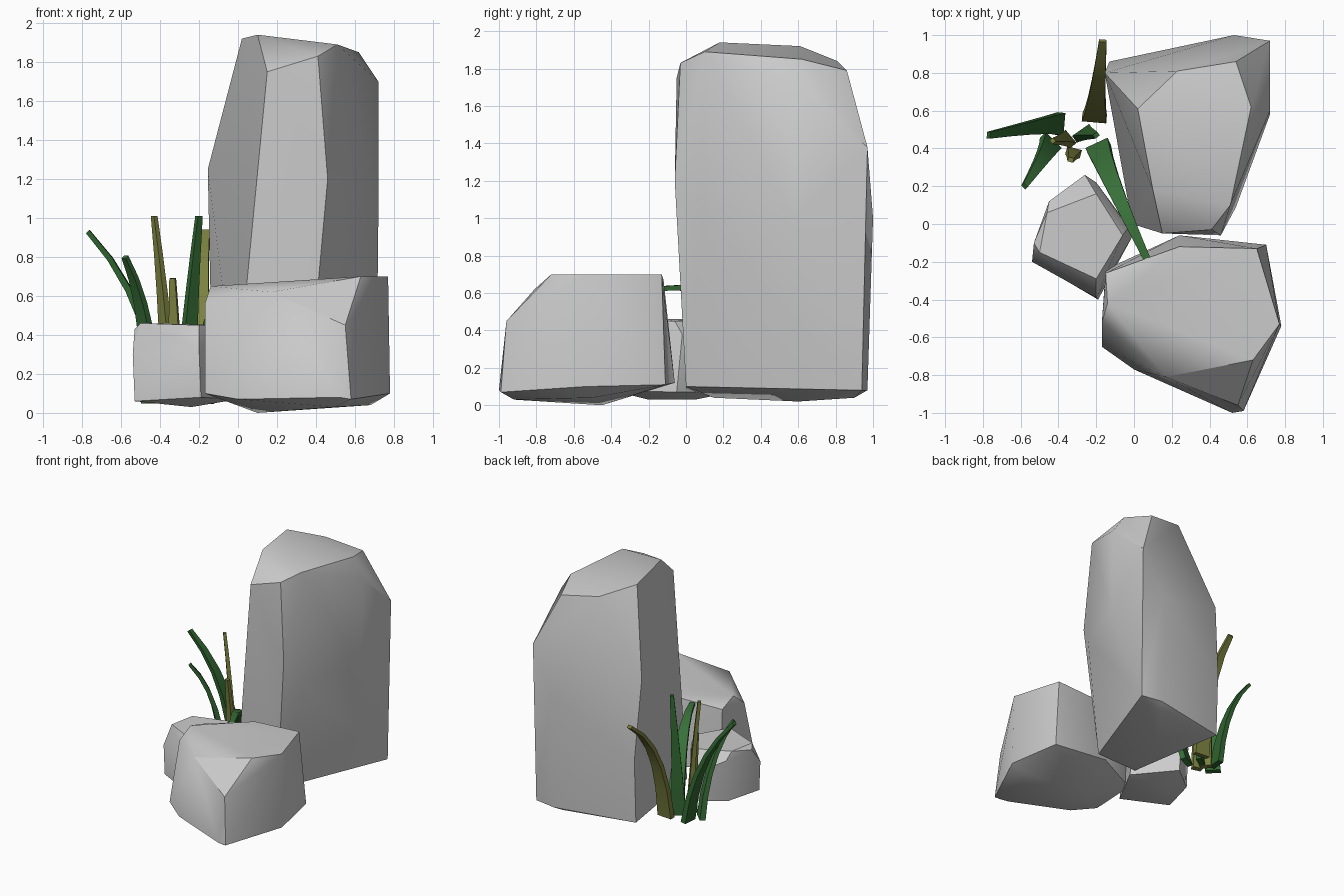
import bpy, bmesh, math
from mathutils import Vector


def finish(ob, angle):
    bpy.context.view_layer.objects.active = ob
    for o in bpy.context.selected_objects:
        o.select_set(False)
    ob.select_set(True)
    bpy.ops.object.shade_smooth_by_angle(angle=math.radians(angle))


def make(name, bm, angle):
    bmesh.ops.recalc_face_normals(bm, faces=bm.faces)
    me = bpy.data.meshes.new(name)
    bm.to_mesh(me)
    bm.free()
    ob = bpy.data.objects.new(name, me)
    bpy.context.collection.objects.link(ob)
    finish(ob, angle)
    return ob


def rock(name, corners):
    """Chiselled boulder: convex hull around its corner points."""
    bm = bmesh.new()
    for c in corners:
        bm.verts.new(c)
    res = bmesh.ops.convex_hull(bm, input=bm.verts)
    junk = {v for v in res["geom_interior"] + res["geom_unused"]
            if isinstance(v, bmesh.types.BMVert)}
    bmesh.ops.delete(bm, geom=list(junk), context='VERTS')
    bmesh.ops.dissolve_limit(bm, angle_limit=math.radians(3),
                             verts=bm.verts, edges=bm.edges)
    return make(name, bm, 36)


def blade(name, base, bend, tip, side, w0, w1, mat, steps=5):
    """Tapered, bent grass blade along a quadratic curve; side = width direction in degrees."""
    p0, p1, p2 = Vector(base), Vector(bend), Vector(tip)
    a = math.radians(side)
    across = Vector((math.cos(a), math.sin(a), 0))
    bm = bmesh.new()
    rings = []
    for i in range(steps + 1):
        t = i / steps
        p = p0 * (1 - t) ** 2 + p1 * 2 * t * (1 - t) + p2 * t * t
        tangent = (p1 - p0) * (1 - t) + (p2 - p1) * t
        n = tangent.cross(across).normalized()
        w = across * (w0 + (w1 - w0) * t) / 2
        d = n * (0.022 - 0.010 * t)
        rings.append([bm.verts.new(p + k) for k in (w + d, d - w, -w - d, w - d)])
    for r, s in zip(rings, rings[1:]):
        for j in range(4):
            k = (j + 1) % 4
            bm.faces.new((r[j], r[k], s[k], s[j]))
    bm.faces.new(rings[0])
    bm.faces.new(rings[-1])
    make(name, bm, 30).data.materials.append(mat)


def colour(name, rgb):
    m = bpy.data.materials.new(name)
    m.diffuse_color = (*rgb, 1)
    return m


# Tall standing stone
rock("tall_rock", [
    (0.15, -0.05, 1.75), (0.41, -0.03, 1.83), (0.51, 0.10, 1.89), (0.62, 0.62, 1.85),
    (0.54, 0.86, 1.79), (0.23, 0.81, 1.84), (0.02, 0.61, 1.92), (0.10, 0.18, 1.94),
    (0.72, 0.60, 1.70), (0.72, 0.97, 1.38), (0.53, 1.00, 1.00),
    (-0.155, 0.80, 1.25), (-0.13, 0.86, 0.60), (0.46, -0.06, 1.20), (0.13, -0.05, 1.30),
    (-0.01, 0.00, 0.09), (0.36, 0.00, 0.10), (0.54, 0.09, 1.00), (0.72, 0.58, 1.00),
    (0.71, 0.94, 0.08), (0.53, 0.97, 0.08), (-0.13, 0.84, 0.08), (0.08, 0.15, 0.04),
    (0.25, 0.60, 0.02), (0.50, 0.90, 0.04)])

# Low front stone
rock("front_rock", [
    (-0.14, -0.42, 0.65), (0.17, -0.81, 0.62), (0.63, -0.72, 0.70), (0.77, -0.53, 0.70),
    (0.65, -0.13, 0.70), (0.24, -0.12, 0.67), (0.55, -0.96, 0.45), (0.58, -0.99, 0.07),
    (0.52, -1.00, 0.08), (0.00, -0.77, 0.07), (-0.17, -0.65, 0.10), (-0.17, -0.52, 0.56),
    (0.78, -0.54, 0.10), (0.70, -0.11, 0.11), (0.24, -0.06, 0.12), (-0.15, -0.24, 0.10),
    (-0.15, -0.26, 0.60), (0.10, -0.45, 0.00), (0.50, -0.92, 0.03), (0.68, -0.50, 0.04)])

# Small side stone
rock("small_rock", [
    (-0.50, -0.15, 0.46), (-0.46, 0.06, 0.46), (-0.20, 0.16, 0.45), (-0.06, -0.06, 0.45),
    (-0.20, -0.29, 0.45), (-0.54, -0.20, 0.30), (-0.53, -0.10, 0.43), (-0.45, 0.12, 0.40),
    (-0.26, 0.26, 0.30), (-0.20, 0.22, 0.30), (-0.03, -0.02, 0.38), (-0.20, -0.39, 0.33),
    (-0.53, -0.20, 0.06), (-0.45, 0.10, 0.06), (-0.25, 0.25, 0.07), (0.00, -0.05, 0.07),
    (-0.19, -0.40, 0.08), (-0.24, -0.20, 0.03), (-0.24, 0.05, 0.03)])

# Grass tuft behind the small stone
dark = colour("dark_green", (0.03, 0.13, 0.03))
green = colour("leaf_green", (0.04, 0.16, 0.04))
olive = colour("olive", (0.20, 0.22, 0.05))
blades = [
    ((-0.39, 0.53, 0.05), (-0.46, 0.53, 0.60), (-0.77, 0.47, 0.93), 85, 0.12, 0.035, dark),
    ((-0.44, 0.43, 0.05), (-0.46, 0.38, 0.55), (-0.58, 0.20, 0.80), -45, 0.12, 0.03, green),
    ((-0.21, 0.56, 0.05), (-0.20, 0.62, 0.70), (-0.165, 0.97, 0.93), -5, 0.13, 0.04, olive),
    ((-0.19, 0.41, 0.05), (-0.15, 0.28, 0.72), (0.08, -0.21, 0.62), 25, 0.13, 0.035, green),
    ((-0.27, 0.48, 0.05), (-0.25, 0.48, 0.50), (-0.20, 0.47, 1.01), 35, 0.11, 0.03, dark),
    ((-0.35, 0.45, 0.05), (-0.37, 0.45, 0.50), (-0.43, 0.44, 1.01), -50, 0.09, 0.025, olive),
    ((-0.32, 0.38, 0.05), (-0.325, 0.37, 0.40), (-0.335, 0.34, 0.69), -15, 0.08, 0.03, olive),
]
for i, b in enumerate(blades):
    blade(f"grass_blade_{i + 1}", *b)
